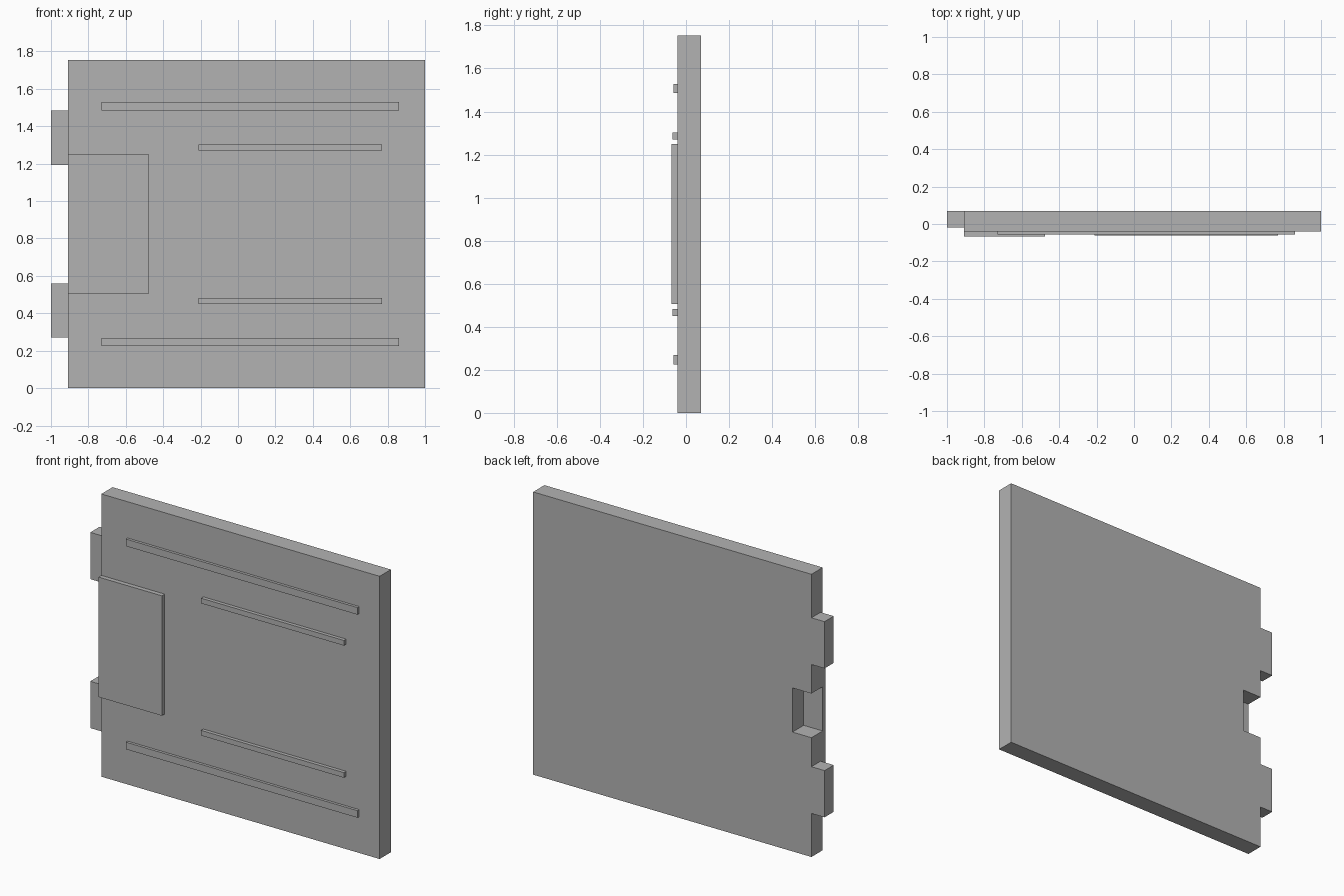
import bpy
import bmesh

cube = bpy.data.objects.get("Cube")
if cube:
    bpy.data.objects.remove(cube, do_unlink=True)

grey = bpy.data.materials.new("plain_grey")
grey.use_nodes = True
GREY = (0.45, 0.45, 0.45, 1)
grey.diffuse_color = GREY
grey.node_tree.nodes["Principled BSDF"].inputs["Base Color"].default_value = GREY

FRONT, BACK = -0.04, 0.07   # panel faces
EDGE, MID = -0.91, 0.877    # hinge edge and mid height


def slab(name, profile, y0, y1):
    """Extrude an x-z outline from y0 to y1."""
    bm = bmesh.new()
    face = bm.faces.new([bm.verts.new((x, y0, z)) for x, z in profile])
    ext = bmesh.ops.extrude_face_region(bm, geom=[face])
    moved = [v for v in ext["geom"] if isinstance(v, bmesh.types.BMVert)]
    bmesh.ops.translate(bm, verts=moved, vec=(0, y1 - y0, 0))
    bmesh.ops.recalc_face_normals(bm, faces=bm.faces)
    mesh = bpy.data.meshes.new(name)
    bm.to_mesh(mesh)
    bm.free()
    mesh.materials.append(grey)
    obj = bpy.data.objects.new(name, mesh)
    bpy.context.collection.objects.link(obj)
    return obj


def box(name, x0, x1, z0, z1, y0, y1):
    return slab(name, [(x0, z0), (x1, z0), (x1, z1), (x0, z1)], y0, y1)


# Door panel with a latch notch through the edge
notch = 0.137
slab("panel", [(EDGE, 0), (1, 0), (1, 2 * MID), (EDGE, 2 * MID),
               (EDGE, MID + notch), (EDGE + 0.13, MID + notch),
               (EDGE + 0.13, MID - notch), (EDGE, MID - notch)], FRONT, BACK)

# Cover plate over the notch
box("cover_plate", EDGE, -0.475, MID - 0.372, MID + 0.372, -0.068, FRONT)

# Tabs and ribs, mirrored about mid height
for side, label in ((-1, "lower"), (1, "upper")):
    def pair(name, x0, x1, offset, half, y0, y1):
        z = MID + side * offset
        box(f"{label}_{name}", x0, x1, z - half, z + half, y0, y1)

    pair("edge_tab", -1, EDGE, 0.462, 0.145, -0.02, BACK)
    pair("long_rib", -0.73, 0.86, 0.63, 0.022, -0.057, FRONT)
    pair("short_rib", -0.21, 0.77, 0.41, 0.016, -0.062, FRONT)
